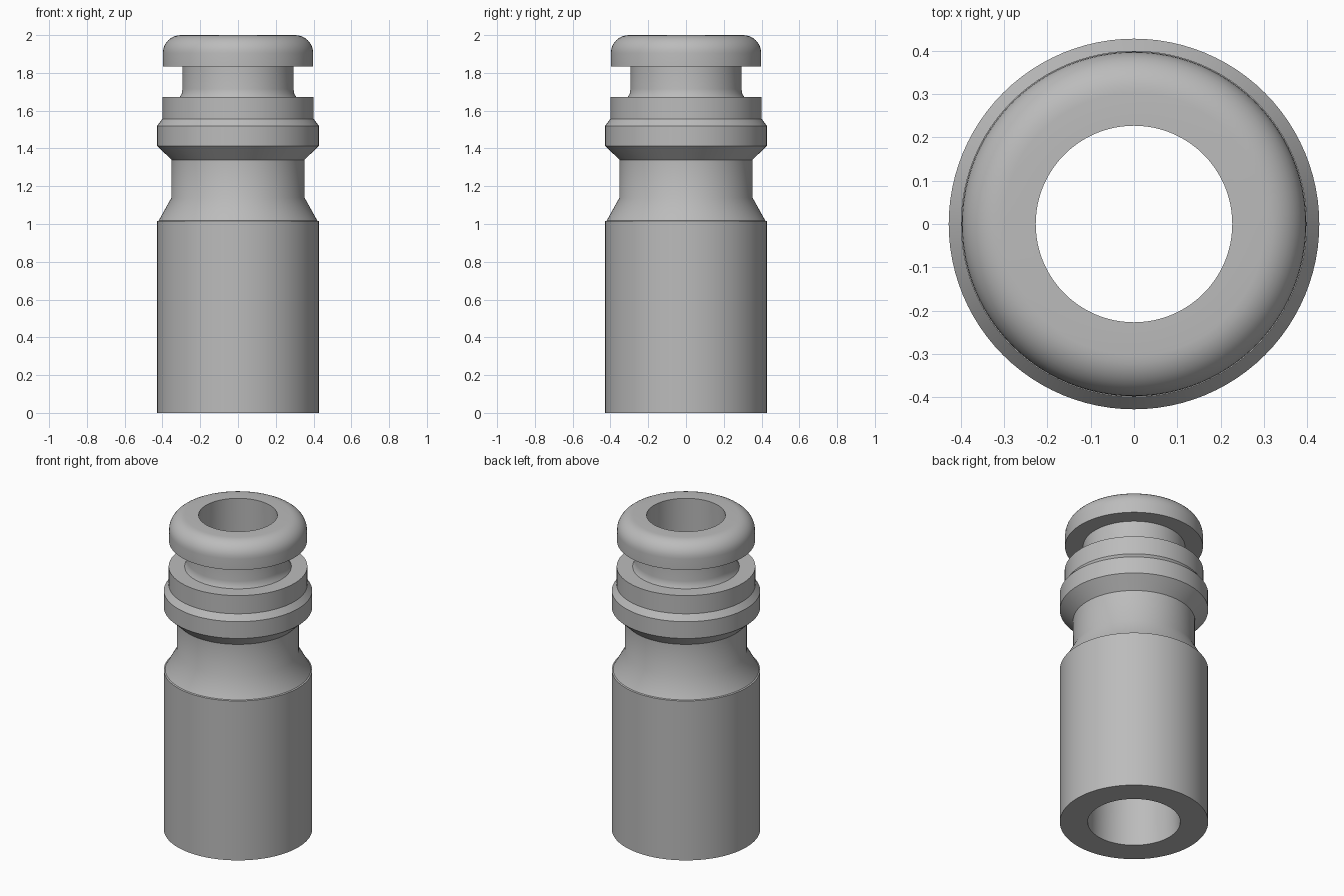
import bpy, bmesh, math

if "Cube" in bpy.data.objects:
    bpy.data.objects.remove(bpy.data.objects["Cube"])

SEGMENTS = 96

grey = bpy.data.materials.new("plain grey")
grey.diffuse_color = (0.50, 0.50, 0.50, 1)
grey.use_nodes = True
grey.node_tree.nodes["Principled BSDF"].inputs["Base Color"].default_value = grey.diffuse_color

# Outer wall from the base up: (radius, height)
profile = [(0.267, 0), (0.428, 0), (0.428, 1.015), (0.42, 1.018), (0.352, 1.14),
           (0.352, 1.34), (0.428, 1.413), (0.428, 1.52), (0.4, 1.557), (0.4, 1.673),
           (0.308, 1.673), (0.298, 1.69), (0.294, 1.715), (0.294, 1.835), (0.398, 1.835)]

# Rounded shoulder of the top collar
for i in range(9):
    a = math.radians(90 * i / 8)
    profile.append((0.303 + 0.095 * math.cos(a), 1.905 + 0.095 * math.sin(a)))

# Top rim of the bore; the closed profile leads back down to the base
profile.append((0.227, 2.0))

# Revolve the closed profile around z
bm = bmesh.new()
rings = [[bm.verts.new((r * math.cos(2 * math.pi * s / SEGMENTS),
                        r * math.sin(2 * math.pi * s / SEGMENTS), z))
          for s in range(SEGMENTS)] for r, z in profile]
for k, low in enumerate(rings):
    high = rings[(k + 1) % len(rings)]
    for s in range(SEGMENTS):
        t = (s + 1) % SEGMENTS
        bm.faces.new((low[s], low[t], high[t], high[s]))
bmesh.ops.recalc_face_normals(bm, faces=bm.faces)
mesh = bpy.data.meshes.new("hollow_fitting")
bm.to_mesh(mesh)
bm.free()
mesh.materials.append(grey)

fitting = bpy.data.objects.new("hollow_fitting", mesh)
bpy.context.collection.objects.link(fitting)
bpy.context.view_layer.objects.active = fitting
fitting.select_set(True)
bpy.ops.object.shade_smooth_by_angle(angle=math.radians(32))
